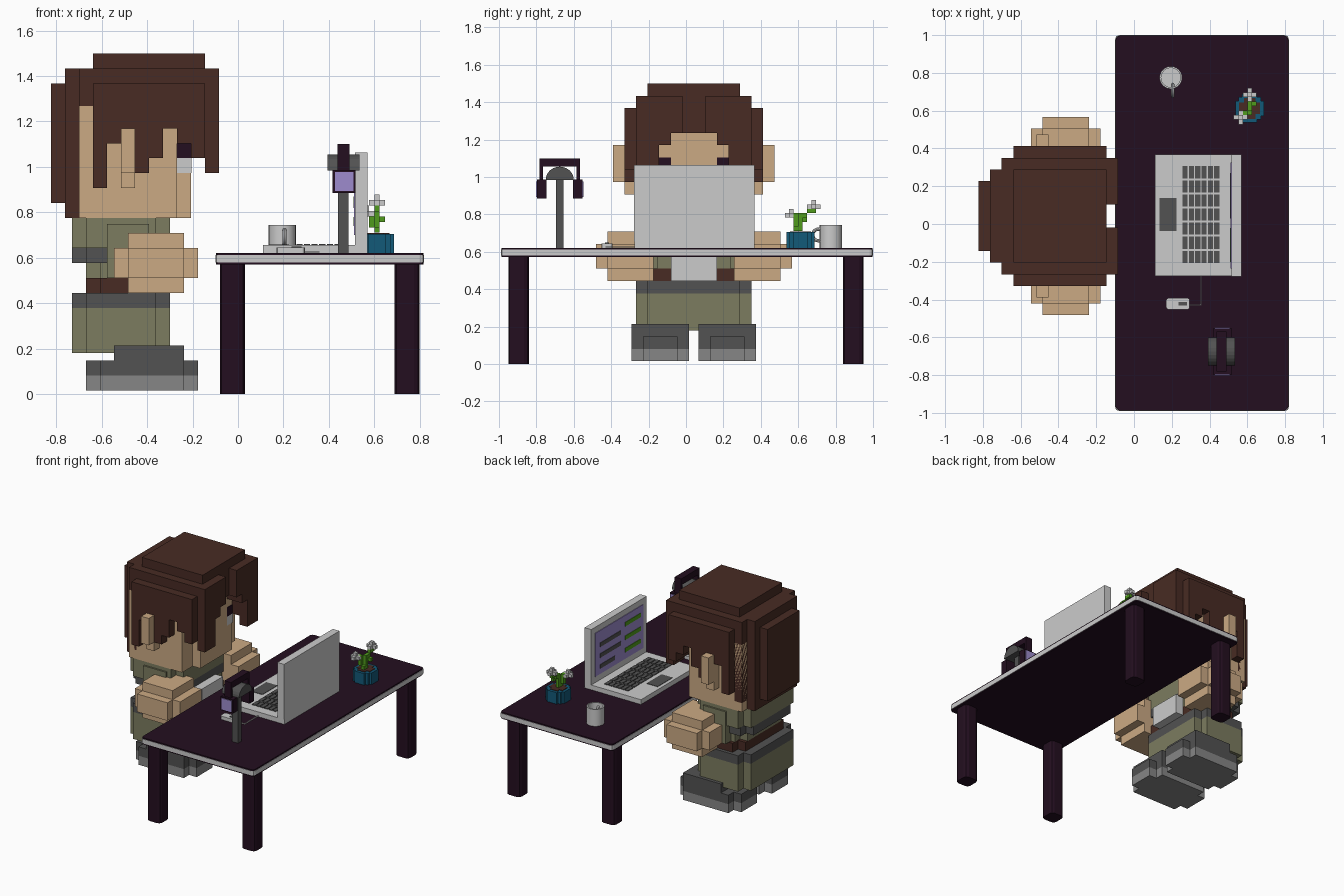
import bpy, bmesh, math
from mathutils import Matrix

if "Cube" in bpy.data.objects:
    bpy.data.objects.remove(bpy.data.objects["Cube"], do_unlink=True)


def material(name, r, g, b):
    mat = bpy.data.materials.new(name)
    mat.use_nodes = True
    mat.diffuse_color = (r, g, b, 1)
    mat.node_tree.nodes["Principled BSDF"].inputs["Base Color"].default_value = (r, g, b, 1)
    return mat


BROWN = material("hair brown", .065, .024, .017)
SKIN = material("skin", .6, .4, .23)
OLIVE = material("olive cloth", .2, .2, .115)
DARK = material("dark grey", .085, .085, .085)
GREY = material("sole grey", .24, .24, .24)
WHITE = material("light grey", .6, .6, .6)
PURPLE = material("dark purple", .017, .0045, .014)
LAVENDER = material("lavender", .34, .26, .61)
TEAL = material("teal", .006, .1, .19)
GREEN = material("leaf green", .08, .33, .012)


def finish(name, mat, bm):
    bmesh.ops.recalc_face_normals(bm, faces=bm.faces)
    mesh = bpy.data.meshes.new(name)
    bm.to_mesh(mesh)
    bm.free()
    mesh.materials.append(mat)
    obj = bpy.data.objects.new(name, mesh)
    bpy.context.collection.objects.link(obj)
    return obj


def boxes(name, mat, *items, bevel=0):
    """One object from boxes given as x, x, y, y, z, z limits."""
    bm = bmesh.new()
    for x0, x1, y0, y1, z0, z1 in items:
        place = Matrix.Translation(((x0 + x1) / 2, (y0 + y1) / 2, (z0 + z1) / 2))
        size = Matrix.Diagonal((abs(x1 - x0), abs(y1 - y0), abs(z1 - z0), 1))
        bmesh.ops.create_cube(bm, size=1, matrix=place @ size)
    if bevel:  # round the upright edges only
        upright = [e for e in bm.edges
                   if abs(e.verts[0].co.z - e.verts[1].co.z) > .001]
        bmesh.ops.bevel(bm, geom=upright, offset=bevel, segments=2, affect='EDGES', profile=.5)
    return finish(name, mat, bm)


# Block grid used by the whole figure
STEP, RISE, MID = .0617, .066, .042


def blocks(name, mat, *items, mirror=False):
    out = []
    for i0, i1, j0, j1, k0, k1 in items:
        for side in ((1, -1) if mirror else (1,)):
            out.append((i0 * STEP - .824, i1 * STEP - .824,
                        MID + side * j0 * STEP, MID + side * j1 * STEP,
                        k0 * RISE - .018, k1 * RISE - .018))
    return boxes(name, mat, *out)


def slab(name, mat, i0, i1, half, k0, k1):
    """Layer of the body with stepped corners."""
    return blocks(name, mat, (i0, i1, 1 - half, half - 1, k0, k1),
                  (i0 + 1, i1 - 1, -half, half, k0, k1))


# Shoes
for name, mat, low, high in (("shoe_soles", GREY, .5, 1.5), ("shoe_bodies", DARK, 1.5, 2.5)):
    blocks(name, mat, (2.5, 10.5, 1.4, 4.4, low, high),
           (3.5, 9.5, .4, 5.4, low, high), mirror=True)
blocks("shoe_tops", DARK, (4.5, 9.5, .4, 5.4, 2.5, 3.5), mirror=True)

# Body layers
slab("trousers", OLIVE, 1.5, 8.5, 5, 3, 6)
slab("waistband", DARK, 1.5, 8.5, 5, 6, 7)
slab("belt", BROWN, 2.5, 8.5, 4.6, 7, 8)
slab("shirt", OLIVE, 2.5, 8.5, 4.2, 8, 9)
slab("jacket_hem", DARK, 1.5, 8.5, 4.5, 9, 10)
slab("jacket", OLIVE, 1.5, 8.5, 5, 10, 12)
blocks("chest_box", WHITE, (7.6, 9.5, -2, 2, 7, 9.2))
blocks("sleeves", OLIVE, (4, 7, 4, 5.2, 8, 11.6), mirror=True)
blocks("hands", SKIN, (4.5, 10.5, 3.5, 7.5, 8, 10), (5.5, 9.5, 3.5, 7.5, 7, 11),
       (5.5, 9.5, 3.5, 8.5, 8, 10), mirror=True)

# Head
blocks("head", SKIN, (2, 9, -5, 5, 12, 19.5), (9, 10, -3, 3, 12, 19.5))
blocks("ears", SKIN, (5, 6, 5, 7, 15, 18), (5, 6, 5, 6, 14, 18), mirror=True)
blocks("pupils", PURPLE, (9, 10.05, 2, 3.05, 16, 17), mirror=True)
blocks("eye_whites", WHITE, (9, 10.05, 2, 3.05, 15, 16), mirror=True)

# Hair: cap, back and hanging strands
blocks("hair_cap", BROWN, (3, 11, -4, 4, 22, 23), (1, 11, -4, 4, 20, 22),
       (2, 11, -5, 5, 20, 22), (3, 11, -6, 6, 19, 21), (9, 11, -3, 3, 19, 21))
blocks("hair_back", BROWN, (0, 1, -3, 3, 13, 21), (1, 2, -4, 4, 12, 21), (2, 3, -5, 5, 13, 21))
half_widths = [6] * 8 + [5]
strand_ends = [14, 17, 18, 15, 16, 18, 17, 16, 15]
blocks("hair_sides", BROWN, *[(n + 3, n + 4, wide - 1.3, wide, end, 21)
       for n, (wide, end) in enumerate(zip(half_widths, strand_ends))], mirror=True)
blocks("hair_fringe", BROWN, (11, 12, 3, 5, 15, 22), (10, 12, 2, 3, 18, 22),
       (10, 12, 1, 2, 19, 22), (10, 11, 3, 5, 16, 22), mirror=True)

# Desk
boxes("desk_rim", WHITE, (-.1, .82, -.99, 1, .579, .611), bevel=.02)
boxes("desk_top", PURPLE, (-.097, .817, -.987, .997, .611, .62), bevel=.02)
boxes("desk_underside", PURPLE, (-.097, .817, -.987, .997, .571, .579), bevel=.02)
boxes("desk_legs", PURPLE, *[(x, x + .11, y, y + .11, 0, .575)
      for x in (-.08, .69) for y in (-.95, .84)], bevel=.025)

# Laptop
boxes("laptop_base", WHITE, (.11, .57, -.275, .367, .62, .655))
boxes("laptop_lid", WHITE, (.515, .57, -.278, .367, .655, 1.063))
boxes("laptop_screen", LAVENDER, (.511, .515, -.235, .325, .7, 1.02))
boxes("touchpad", DARK, (.135, .225, -.037, .137, .655, .658))
key_x, key_y = .0335, .0747
boxes("keyboard_keys", DARK, *[(.257 + a * key_x, .284 + a * key_x,
      -.206 + b * key_y, -.142 + b * key_y, .655, .66) for a in range(6) for b in range(7)])


def screen_bars(name, mat, rows):
    boxes(name, mat, *[(.508, .511, y0, y1, z, z + .03) for y0, y1, z in rows])


screen_bars("screen_green_bars", GREEN, [(-.2, -.02, z) for z in (.94, .84, .75)])
screen_bars("screen_grey_bars", DARK, [(.03, .27, .9), (.03, .27, .82), (.1, .27, .74)])

# Mouse with cable
boxes("mouse", WHITE, (.17, .295, -.452, -.392, .62, .645), bevel=.012)
boxes("mouse_wheel", DARK, (.235, .28, -.432, -.412, .645, .65))
boxes("mouse_cable", WHITE, (.29, .358, -.431, -.425, .622, .628),
      (.352, .358, -.431, -.275, .622, .628))

# Cup, hollowed from a cylinder
bm = bmesh.new()
bmesh.ops.create_cone(bm, cap_ends=True, segments=24, radius1=.06, radius2=.06, depth=.124,
                      matrix=Matrix.Translation((.195, .775, .682)))
mouth = max(bm.faces, key=lambda f: f.calc_center_median().z)
bmesh.ops.inset_region(bm, faces=[mouth], thickness=.009)
mouth = max((f for f in bm.faces if len(f.verts) > 4), key=lambda f: f.calc_center_median().z)
floor = bmesh.ops.extrude_discrete_faces(bm, faces=[mouth])["faces"][0]
bmesh.ops.translate(bm, verts=floor.verts, vec=(0, 0, -.105))
cup = finish("cup", WHITE, bm)
bpy.ops.mesh.primitive_torus_add(location=(.205, .708, .69), rotation=(0, math.pi / 2, 0),
                                 major_radius=.031, minor_radius=.009,
                                 major_segments=20, minor_segments=8)
handle = bpy.context.object
handle.name = "cup_handle"
handle.data.materials.append(WHITE)
for obj in (cup, handle):
    bpy.ops.object.select_all(action='DESELECT')
    obj.select_set(True)
    bpy.context.view_layer.objects.active = obj
    bpy.ops.object.shade_smooth_by_angle()

# Potted plant made of small cubes
CELL, PX, PY = .024, .612, .612


def cubes(name, mat, cells):
    boxes(name, mat, *[(PX + (a - .5) * CELL, PX + (a + .5) * CELL,
                        PY + (b - .5) * CELL, PY + (b + .5) * CELL,
                        .71 + c * CELL, .71 + (c + 1) * CELL) for a, b, c in cells])


def crossed(name, mat, wide, narrow, z0, z1):
    boxes(name, mat, (PX - wide, PX + wide, PY - narrow, PY + narrow, z0, z1),
          (PX - narrow, PX + narrow, PY - wide, PY + wide, z0, z1))


crossed("pot", TEAL, .075, .04, .62, .705)
boxes("pot_corners", TEAL, (PX - .06, PX + .06, PY - .06, PY + .06, .62, .705))
crossed("soil", BROWN, .055, .03, .705, .709)
cubes("stems", GREEN, [(0, 0, c) for c in range(4)] + [(0, 1, 3), (0, 2, 4), (0, 3, 4),
      (-1, -1, 1), (-1, -1, 2), (0, -1, 0), (-2, -2, 3), (-1, -1, 3), (0, 3, 5), (1, 1, 2)])
petals = [(1, 0, 0), (-1, 0, 0), (0, 1, 0), (0, -1, 0), (0, 0, 1)]
for name, centre in (("lower_flower", (-2, -2, 3)), ("upper_flower", (0, 3, 5))):
    cubes(name, WHITE, [[c + d for c, d in zip(centre, p)] for p in petals])

# Desk lamp
LY = -.675
boxes("lamp_post", DARK, (.44, .487, LY - .021, LY + .021, .62, 1.05))
boxes("lamp_bar", PURPLE, (.437, .49, LY - .107, LY + .107, 1.055, 1.1),
      *[(.437, .49, LY + s * .09, LY + s * .107, .97, 1.06) for s in (-1, 1)])
boxes("lamp_heads", PURPLE, *[(.417, .518, LY + s * .07, LY + s * .122, .885, .986)
                              for s in (-1, 1)])
boxes("lamp_lights", LAVENDER, *[(.426, .509, LY + s * .122, LY + s * .127, .894, .977)
                                 for s in (-1, 1)])
bm = bmesh.new()
arc = [bm.verts.new((.393, LY + .075 * math.cos(t * math.pi / 12),
                     .985 + .07 * math.sin(t * math.pi / 12))) for t in range(13)]
face = bm.faces.new(arc)
grown = bmesh.ops.extrude_face_region(bm, geom=[face])["geom"]
bmesh.ops.translate(bm, vec=(.141, 0, 0),
                    verts=[v for v in grown if isinstance(v, bmesh.types.BMVert)])
finish("lamp_arch", DARK, bm)
